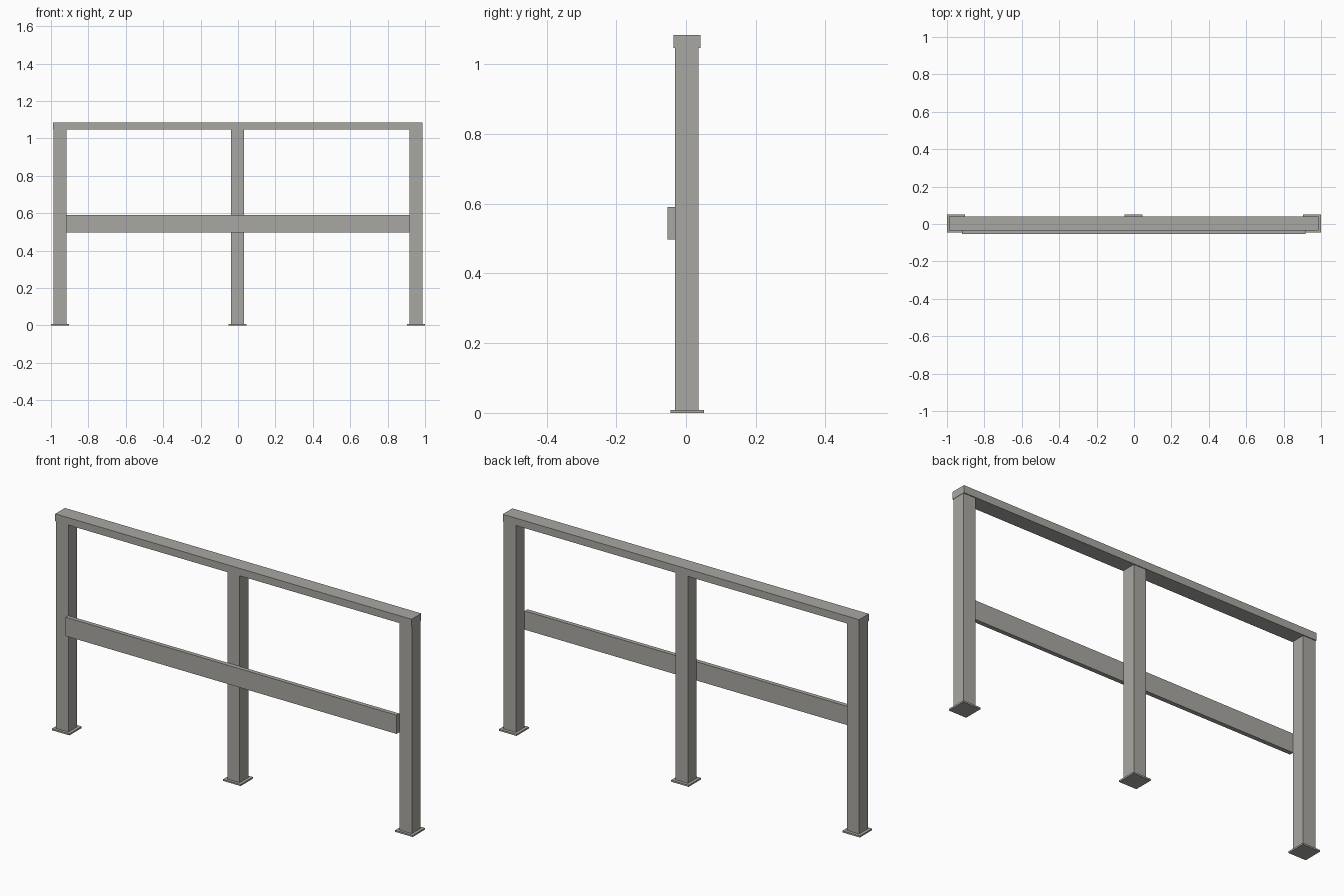
import bpy

if "Cube" in bpy.data.objects:
    bpy.data.objects.remove(bpy.data.objects["Cube"])

# One flat warm grey for the whole railing
grey = bpy.data.materials.new("warm grey metal")
grey.diffuse_color = (0.40, 0.39, 0.36, 1.0)
grey.use_nodes = True
grey.node_tree.nodes["Principled BSDF"].inputs["Base Color"].default_value = grey.diffuse_color


def box(name, x0, x1, y0, y1, z0, z1):
    """Axis-aligned box given by its extents."""
    bpy.ops.mesh.primitive_cube_add(size=1)
    obj = bpy.context.object
    obj.name = name
    obj.location = ((x0 + x1) / 2, (y0 + y1) / 2, (z0 + z1) / 2)
    obj.scale = (x1 - x0, y1 - y0, z1 - z0)
    bpy.ops.object.transform_apply(location=True, rotation=False, scale=True)
    obj.data.materials.append(grey)
    return obj


POST = 0.034    # half width of a post
PLATE = 0.0485  # half width of a base plate
Y = 0.0025      # centre line of the posts

# Three posts on square base plates
for side, x in (("left", -0.9515), ("middle", -0.0025), ("right", 0.9515)):
    box(side + "_base_plate", x - PLATE, x + PLATE, 0.0035 - PLATE, 0.0035 + PLATE, 0, 0.008)
    box(side + "_post", x - POST, x + POST, Y - POST, Y + POST, 0.008, 1.047)

# Top rail, slightly wider than the posts
box("top_rail", -0.988, 0.987, -0.036, 0.041, 1.047, 1.084)

# Middle rail on the front of the posts, between the end posts
box("middle_rail", -0.919, 0.916, -0.053, Y - POST, 0.497, 0.591)
